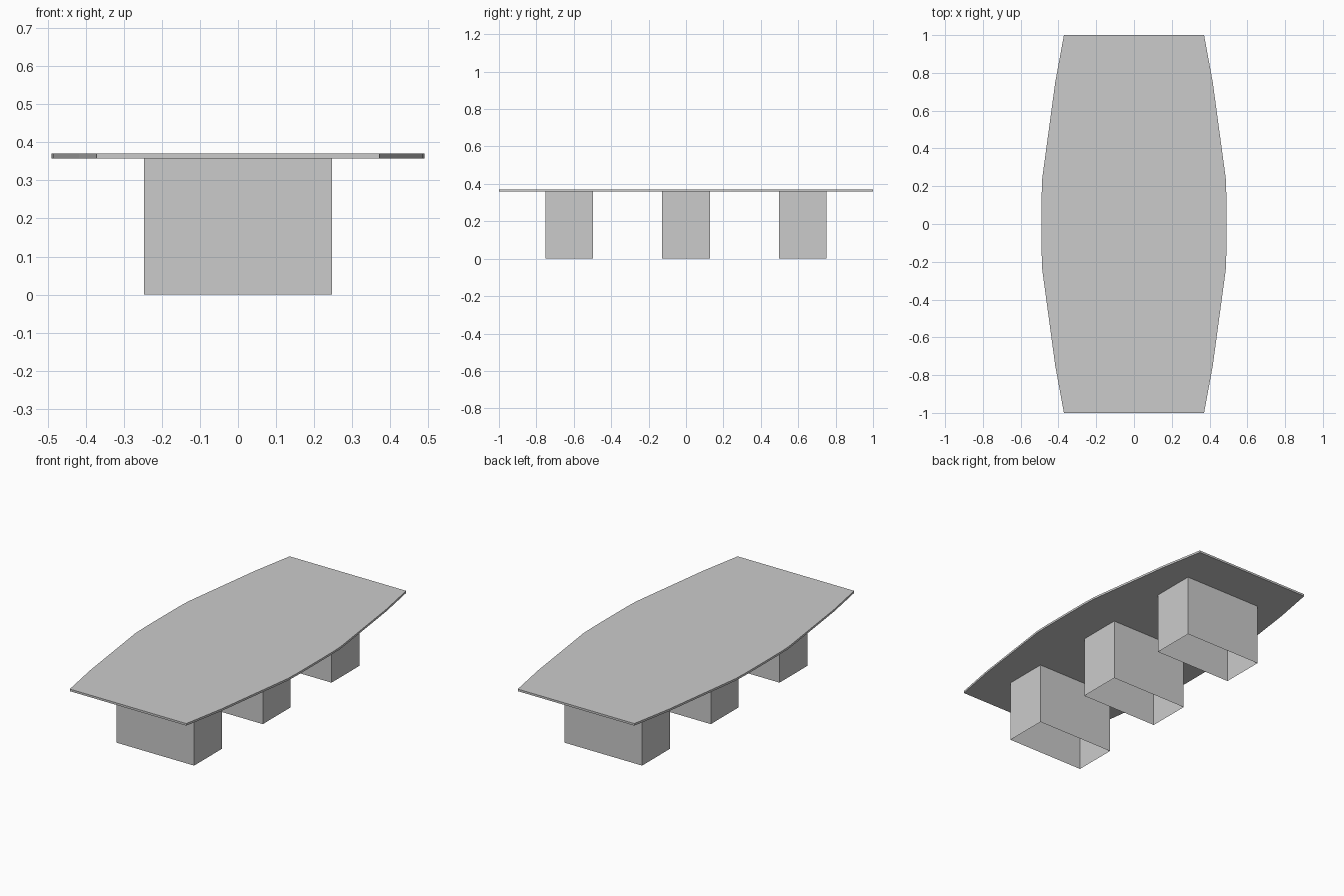
import bpy, bmesh

if "Cube" in bpy.data.objects:
    bpy.data.objects.remove(bpy.data.objects["Cube"])

def prism(name, outline, z0, z1, capped=True):
    """Extrude a flat outline (counter-clockwise) between two heights."""
    bm = bmesh.new()
    low = [bm.verts.new((x, y, z0)) for x, y in outline]
    high = [bm.verts.new((x, y, z1)) for x, y in outline]
    n = len(outline)
    for i in range(n):
        j = (i + 1) % n
        bm.faces.new((low[i], low[j], high[j], high[i]))
    if capped:
        bm.faces.new(low[::-1])
        bm.faces.new(high)
    mesh = bpy.data.meshes.new(name)
    bm.to_mesh(mesh)
    bm.free()
    obj = bpy.data.objects.new(name, mesh)
    bpy.context.collection.objects.link(obj)
    return obj

UNDERSIDE, TOP = 0.358, 0.37

# Boat-shaped tabletop: quarter outline mirrored around both axes
quarter = [(0.489, 0.15), (0.486, 0.24), (0.417, 0.75), (0.371, 1.0)]
right = [(x, -y) for x, y in reversed(quarter)] + quarter
left = [(-x, -y) for x, y in right]
prism("tabletop", right + left, UNDERSIDE, TOP)

# Three hollow pedestals, open underneath
HX, HY = 0.247, 0.127
for label, cy in (("front", -0.625), ("middle", 0.0), ("back", 0.625)):
    corners = [(-HX, cy - HY), (HX, cy - HY), (HX, cy + HY), (-HX, cy + HY)]
    prism(label + "_pedestal", corners, 0.0, UNDERSIDE, capped=False)
